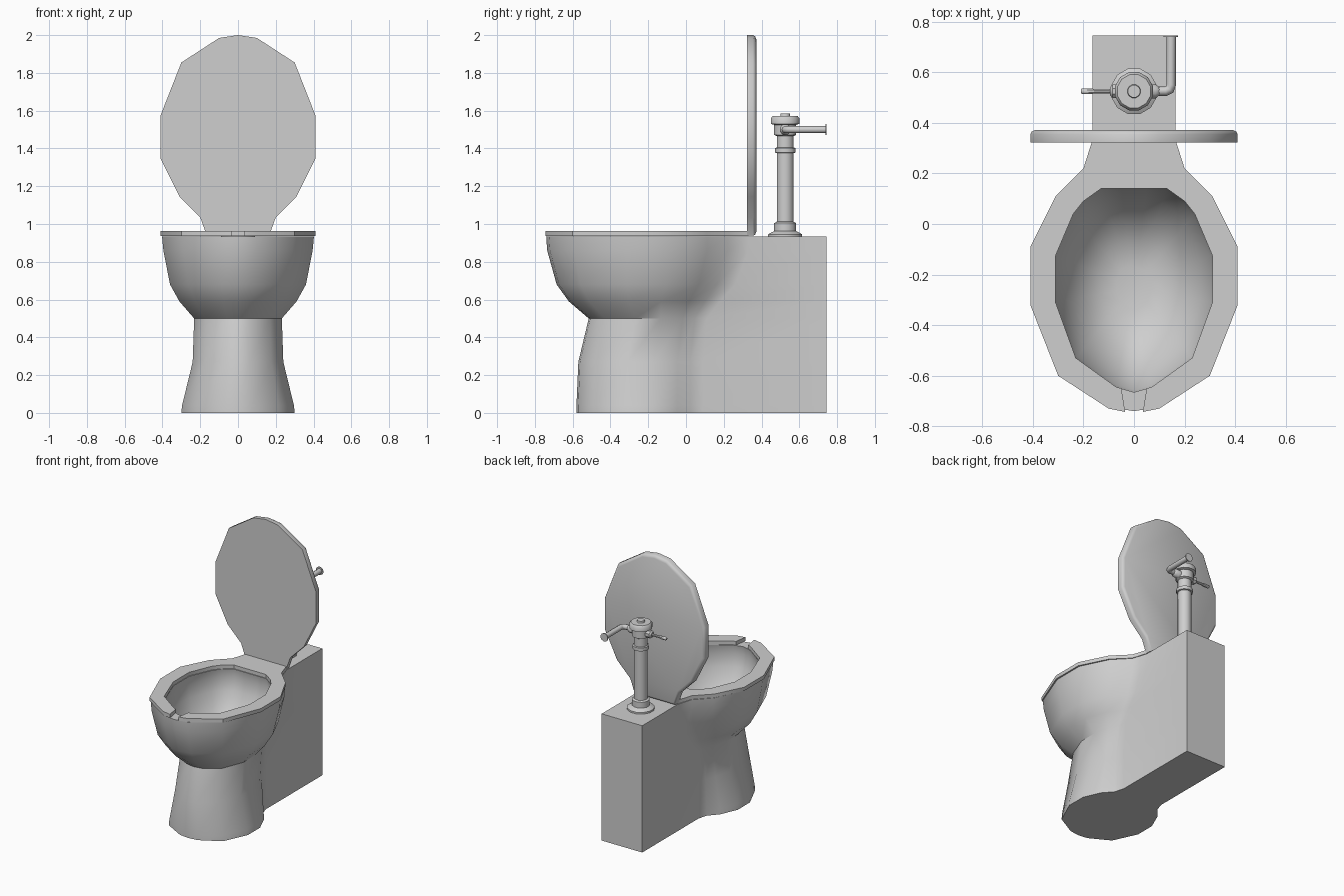
import bpy, bmesh, math
from mathutils import Vector

cube = bpy.data.objects.get("Cube")
if cube:
    bpy.data.objects.remove(cube, do_unlink=True)

GREY = (0.62, 0.62, 0.62, 1)
mat = bpy.data.materials.new("porcelain grey")
mat.use_nodes = True
mat.diffuse_color = GREY
mat.node_tree.nodes["Principled BSDF"].inputs["Base Color"].default_value = GREY

# Half outlines, from the front centre round to the back
RIM = [(0, -.745), (.1, -.73), (.3, -.6), (.41, -.32), (.41, -.09),
       (.31, .11), (.2, .22), (.165, .33)]
HOLE = [(0, -.665), (.07, -.645), (.23, -.53), (.31, -.31), (.31, -.125),
        (.24, .04), (.2, .09), (.13, .14)]
BOX_W, BOX_BACK, TOP = .165, .745, .933


def finish(name, bm, angle=40):
    bmesh.ops.recalc_face_normals(bm, faces=bm.faces)
    mesh = bpy.data.meshes.new(name)
    bm.to_mesh(mesh)
    bm.free()
    ob = bpy.data.objects.new(name, mesh)
    bpy.context.collection.objects.link(ob)
    mesh.materials.append(mat)
    bpy.ops.object.select_all(action='DESELECT')
    ob.select_set(True)
    bpy.context.view_layer.objects.active = ob
    bpy.ops.object.shade_smooth_by_angle(angle=math.radians(angle))
    return ob


def mirrored(half):
    """Closed loop from a half outline whose first point is on the centre line."""
    return half + [(-x, y) for x, y in reversed(half[1:])]


def loft(bm, rings):
    loops = [[bm.verts.new(p) for p in ring] for ring in rings]
    for a, b in zip(loops, loops[1:]):
        for i in range(len(a)):
            j = (i + 1) % len(a)
            bm.faces.new((a[i], a[j], b[j], b[i]))
    bm.faces.new(loops[0])
    bm.faces.new(loops[-1])


def outer_ring(z, width, front, merge):
    """Rim shape resized to a width, front and point where it meets the box."""
    half = []
    for i, (x, y) in enumerate(RIM):
        t = (y - RIM[0][1]) / (RIM[-1][1] - RIM[0][1])
        if i < 5:
            nx = x / .41 * width
        else:
            nx = BOX_W + (x - BOX_W) / (.41 - BOX_W) * (width - BOX_W)
        half.append((nx, front + t * (merge - front)))
    half.append((BOX_W, BOX_BACK))
    return [(x, y, z) for x, y in mirrored(half)]


def inner_ring(z, s):
    cy = -.25
    half = [(x * s, cy + (y - cy) * s) for x, y in HOLE + [(.05, .14)]]
    return [(x, y, z) for x, y in mirrored(half)]


# Bowl, pedestal and rear box in one skin
bm = bmesh.new()
profile = [(0, .30, -.58, .09), (.04, .296, -.58, .09), (.27, .24, -.57, .09),
           (.5, .232, -.515, .11), (.59, .31, -.62, .18), (.68, .36, -.685, .26),
           (.86, .395, -.735, .33), (TOP, .402, -.74, .33)]
rings = [outer_ring(*p) for p in profile]
rings += [inner_ring(z, s) for z, s in
          [(TOP, 1), (.87, 1.03), (.78, .98), (.68, .86), (.59, .68), (.53, .45), (.51, .22)]]
loft(bm, rings)
finish("bowl_and_base", bm)

# Open-front seat
bm = bmesh.new()
outer = [(.035, -.743)] + RIM[1:]
inner = [(.05, -.65)] + HOLE[1:]
pairs = list(zip(outer, inner))
pairs += [((-a[0], a[1]), (-b[0], b[1])) for a, b in reversed(pairs)]
verts = [[bm.verts.new((*p, TOP + .003)) for p in pair] for pair in pairs]
for a, b in zip(verts, verts[1:]):
    bm.faces.new((a[0], b[0], b[1], a[1]))
ext = bmesh.ops.extrude_face_region(bm, geom=bm.faces[:])
for v in ext["geom"]:
    if isinstance(v, bmesh.types.BMVert):
        v.co.z = .963
finish("seat", bm, 30)

# Raised lid, rounded on its back edge
bm = bmesh.new()
outline = mirrored([(x, 1.255 - y) for x, y in RIM[:-1]] + [(BOX_W, TOP + .005)])
cx, cz = 0, 1.45
slices = [(.322, 0), (.355, 0), (.366, .006), (.372, .02)]
loft(bm, [[(x * (1 - d / .41), y, cz + (z - cz) * (1 - d / .53)) for x, z in outline]
          for y, d in slices])
finish("lid", bm, 40)

# Flush valve
VALVE = Vector((0, .525, 0))


def turned(name, profile, start, direction, sides=12):
    """Turned part: (distance, radius) pairs along a direction."""
    bm = bmesh.new()
    rot = Vector(direction).to_track_quat('Z', 'Y')
    rings = []
    for d, r in profile:
        ring = []
        for i in range(sides):
            a = 2 * math.pi * (i + .5) / sides
            ring.append(Vector(start) + rot @ Vector((r * math.cos(a), r * math.sin(a), d)))
        rings.append(ring)
    loft(bm, rings)
    return finish(name, bm)


turned("valve_post",
       [(.93, .093), (.945, .093), (.957, .073), (.962, .06), (1.005, .06), (1.012, .046),
        (1.375, .046), (1.378, .056), (1.402, .056), (1.405, .046), (1.465, .046),
        (1.472, .06), (1.525, .06), (1.53, .078), (1.56, .078), (1.572, .068),
        (1.572, .027), (1.585, .025)], VALVE, (0, 0, 1))
ARM_Z = 1.5
turned("handle_socket", [(.04, .028), (.085, .028), (.095, .018)],
       VALVE + Vector((0, 0, ARM_Z)), (-1, 0, 0), 8)
turned("handle", [(.08, .009), (.15, .009), (.17, .012), (.205, .012), (.21, .008)],
       VALVE + Vector((0, 0, ARM_Z)), (-1, 0, 0), 8)
turned("pipe_socket", [(.04, .03), (.085, .03), (.1, .018)],
       VALVE + Vector((0, 0, ARM_Z)), (1, 0, 0), 8)

# Supply pipe with an elbow, ending in a wall plate
curve = bpy.data.curves.new("supply_pipe", 'CURVE')
curve.dimensions = '3D'
curve.bevel_depth = .019
curve.bevel_resolution = 2
curve.use_fill_caps = True
path = [(.07, .525), (.125, .525), (.141, .532), (.147, .55), (.147, .742)]
spline = curve.splines.new('POLY')
spline.points.add(len(path) - 1)
for point, (x, y) in zip(spline.points, path):
    point.co = (x, y, ARM_Z, 1)
curve.materials.append(mat)
bpy.context.collection.objects.link(bpy.data.objects.new("supply_pipe", curve))
turned("wall_plate", [(0, .03), (.006, .03)], (.145, .739, ARM_Z), (0, 1, 0))
